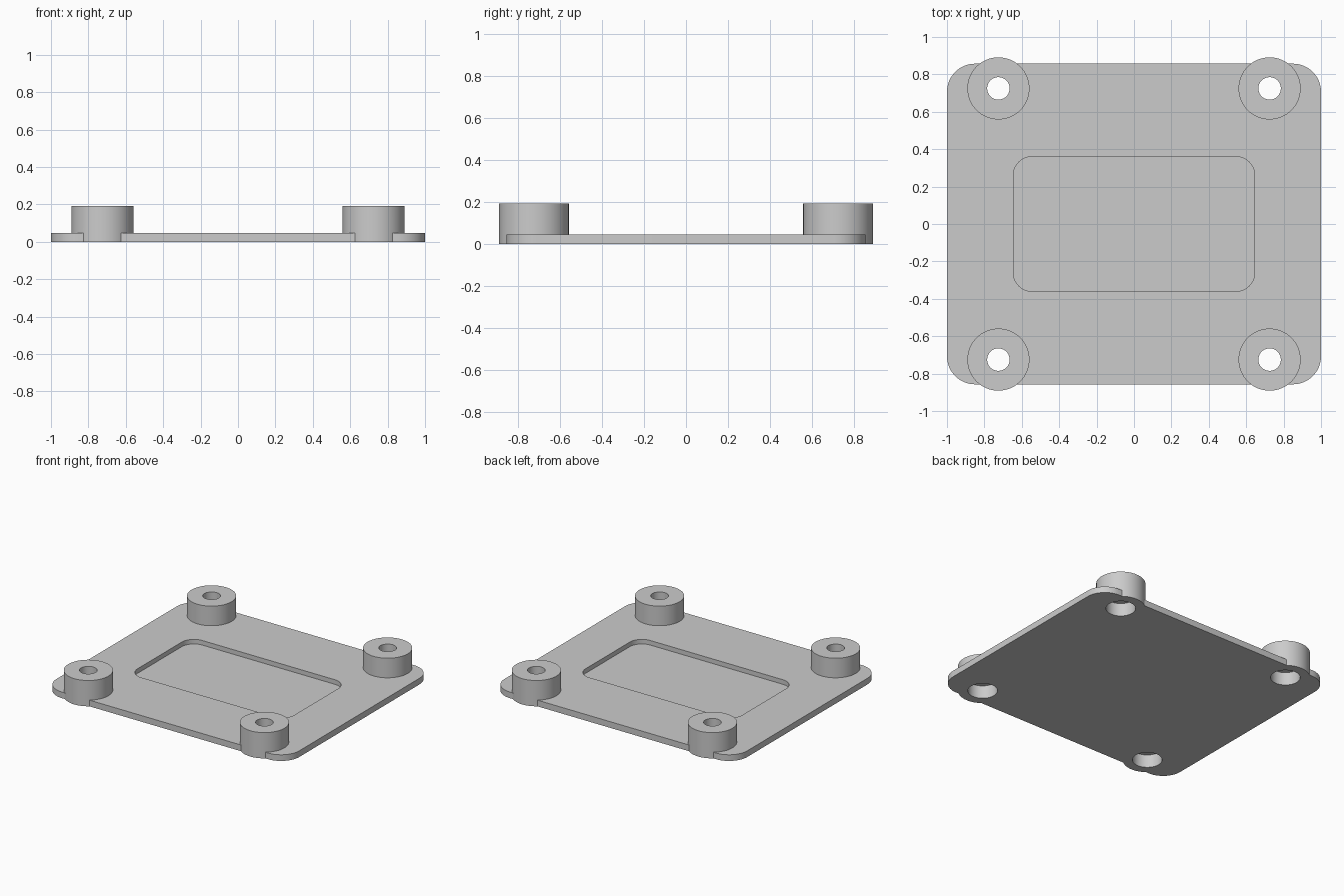
import bpy
import bmesh
from math import sin, cos, pi, radians

if "Cube" in bpy.data.objects:
    bpy.data.objects.remove(bpy.data.objects["Cube"])

GREY = (0.6, 0.6, 0.6, 1)
metal = bpy.data.materials.new("plain grey")
metal.use_nodes = True
metal.diffuse_color = GREY
metal.node_tree.nodes["Principled BSDF"].inputs["Base Color"].default_value = GREY


def rounded_outline(hx, hy, r, steps=16):
    """Counter-clockwise outline of a rounded rectangle."""
    points = []
    for i, (sx, sy) in enumerate([(1, 1), (-1, 1), (-1, -1), (1, -1)]):
        for k in range(steps + 1):
            a = (i + k / steps) * pi / 2
            points.append((sx * (hx - r) + r * cos(a), sy * (hy - r) + r * sin(a)))
    return points


def circle_outline(cx, cy, r, steps=64):
    return [(cx + r * cos(2 * pi * k / steps), cy + r * sin(2 * pi * k / steps))
            for k in range(steps)]


def prism(name, outline, z0, z1):
    """Extrude an outline from z0 to z1."""
    bm = bmesh.new()
    face = bm.faces.new([bm.verts.new((x, y, z0)) for x, y in outline])
    top = bmesh.ops.extrude_face_region(bm, geom=[face])["geom"]
    bmesh.ops.translate(bm, vec=(0, 0, z1 - z0),
                        verts=[v for v in top if isinstance(v, bmesh.types.BMVert)])
    bmesh.ops.recalc_face_normals(bm, faces=bm.faces)
    mesh = bpy.data.meshes.new(name)
    bm.to_mesh(mesh)
    bm.free()
    mesh.materials.append(metal)
    obj = bpy.data.objects.new(name, mesh)
    bpy.context.collection.objects.link(obj)
    return obj


def combine(target, other, operation):
    """Apply a boolean and discard the helper."""
    mod = target.modifiers.new(operation.lower(), 'BOOLEAN')
    mod.object = other
    mod.operation = operation
    mod.solver = 'EXACT'
    bpy.ops.object.select_all(action='DESELECT')
    target.select_set(True)
    bpy.context.view_layer.objects.active = target
    bpy.ops.object.modifier_apply(modifier=mod.name)
    bpy.data.objects.remove(other)


# Base plate with shallow recess
plate = prism("mounting_plate", rounded_outline(1.0, 0.857, 0.15), 0, 0.046)
combine(plate, prism("recess_cutter", rounded_outline(0.645, 0.36, 0.1), 0.012, 0.1),
        'DIFFERENCE')

# Corner bosses, each with a through hole and a wider counterbore below
for x in (-0.725, 0.725):
    for y in (-0.725, 0.725):
        combine(plate, prism("boss", circle_outline(x, y, 0.166), 0, 0.192), 'UNION')
        combine(plate, prism("hole_cutter", circle_outline(x, y, 0.06), -0.1, 0.3),
                'DIFFERENCE')
        combine(plate, prism("counterbore_cutter", circle_outline(x, y, 0.1), -0.1, 0.096),
                'DIFFERENCE')

bpy.ops.object.shade_smooth_by_angle(angle=radians(30))
